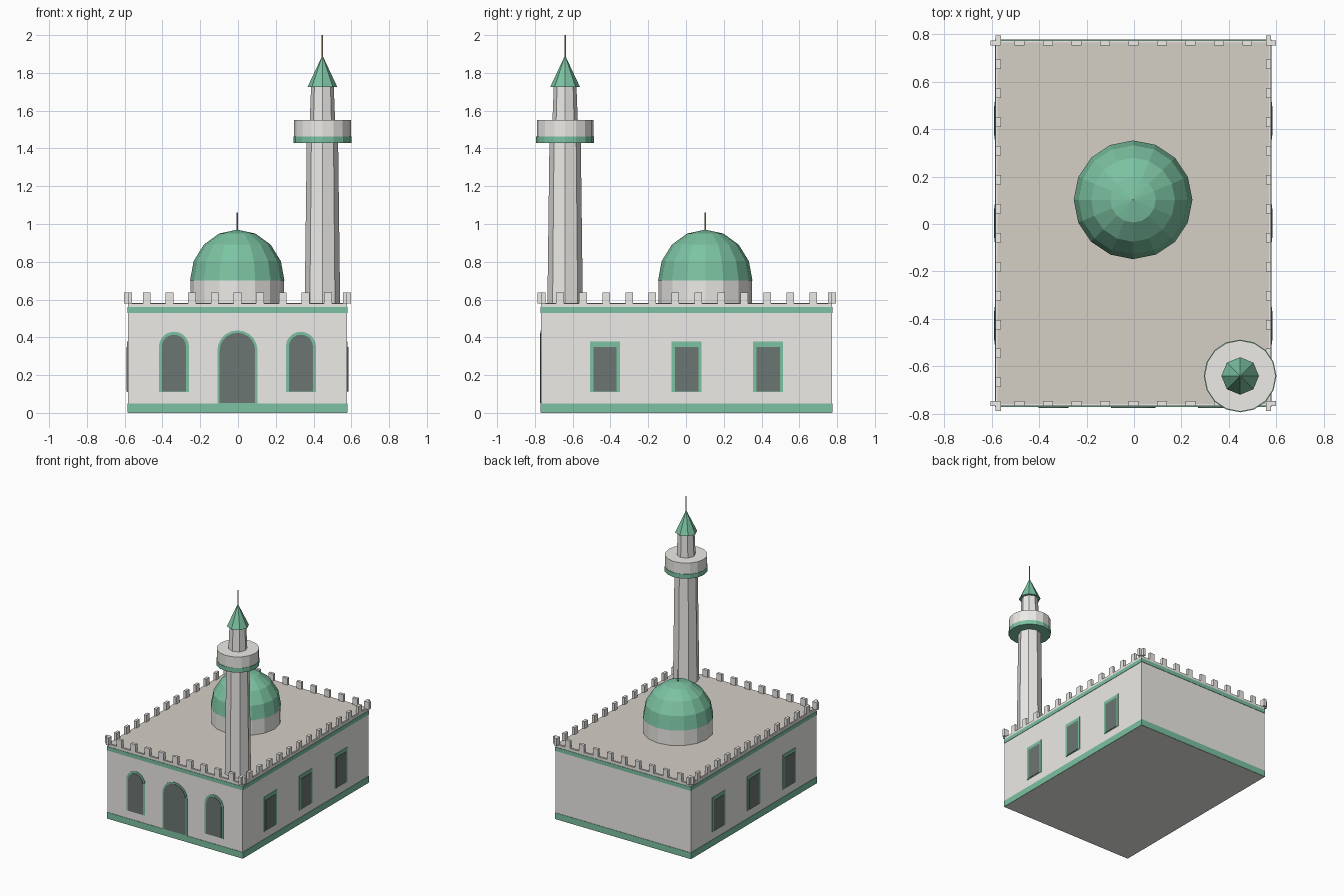
import bpy, bmesh
from math import sin, cos, pi
from mathutils import Matrix, Vector

if "Cube" in bpy.data.objects:
    bpy.data.objects.remove(bpy.data.objects["Cube"])

CX, CY = -0.003, 0.003        # centre of the hall
HX, HY, H = 0.58, 0.77, 0.58  # half width, half depth, height


def material(name, rgb):
    m = bpy.data.materials.new(name)
    m.diffuse_color = (*rgb, 1)
    m.use_nodes = True
    m.node_tree.nodes["Principled BSDF"].inputs["Base Color"].default_value = m.diffuse_color
    return m


WALL = material("plaster", (0.84, 0.83, 0.80))
GREEN = material("green", (0.20, 0.54, 0.36))
DARK = material("dark_opening", (0.15, 0.18, 0.17))
TAN = material("roof_tan", (0.66, 0.62, 0.56))
GOLD = material("gold", (0.48, 0.38, 0.14))


def finish(name, bm, mat):
    bmesh.ops.recalc_face_normals(bm, faces=bm.faces)
    me = bpy.data.meshes.new(name)
    bm.to_mesh(me)
    bm.free()
    me.materials.append(mat)
    ob = bpy.data.objects.new(name, me)
    bpy.context.collection.objects.link(ob)
    return ob


def boxes(name, items, mat):
    """items: list of (centre x, centre y, z0, z1, half x, half y)"""
    bm = bmesh.new()
    for x, y, z0, z1, hx, hy in items:
        m = Matrix.Translation((x, y, (z0 + z1) / 2)) @ Matrix.Diagonal((2 * hx, 2 * hy, z1 - z0, 1))
        bmesh.ops.create_cube(bm, size=1, matrix=m)
    return finish(name, bm, mat)


def lathe(name, x, y, profile, sides, mat):
    """Faceted turned solid from (radius, z) points, bottom to top."""
    bm = bmesh.new()
    rings = []
    for r, z in profile:
        if r == 0:
            rings.append([bm.verts.new((x, y, z))])
        else:
            rings.append([bm.verts.new((x + r * cos(2 * pi * i / sides), y + r * sin(2 * pi * i / sides), z))
                          for i in range(sides)])
    bm.faces.new(rings[0])
    for a, b in zip(rings, rings[1:]):
        for i in range(sides):
            j = (i + 1) % sides
            bm.faces.new((a[i], a[j], b[0]) if len(b) == 1 else (a[i], a[j], b[j], b[i]))
    if len(rings[-1]) > 1:
        bm.faces.new(rings[-1])
    return finish(name, bm, mat)


def panel(name, pts, origin, along, out, depth, mat):
    """Flat (u, z) outline on a wall, raised by depth."""
    bm = bmesh.new()
    o, a, n = Vector(origin), Vector(along), Vector(out)
    f = bm.faces.new([bm.verts.new(o + a * u + Vector((0, 0, z)) - n * 0.01) for u, z in pts])
    top = bmesh.ops.extrude_face_region(bm, geom=[f])["geom"]
    bmesh.ops.translate(bm, vec=n * (depth + 0.01), verts=[v for v in top if isinstance(v, bmesh.types.BMVert)])
    return finish(name, bm, mat)


def arch(w, z0, top, n=10):
    r = w / 2
    return [(-r, z0), (r, z0)] + [(r * cos(pi * i / n), top - r + r * sin(pi * i / n)) for i in range(n + 1)]


def rect(w, z0, z1):
    return [(-w / 2, z0), (w / 2, z0), (w / 2, z1), (-w / 2, z1)]


# Hall, green bands and roof
boxes("hall_walls", [(CX, CY, 0, H, HX, HY)], WALL)
boxes("base_band", [(CX, CY, 0.001, 0.05, HX + 0.003, HY + 0.003)], GREEN)
boxes("upper_band", [(CX, CY, 0.53, 0.56, HX + 0.003, HY + 0.003)], GREEN)
boxes("roof", [(CX, CY, 0.57, H + 0.003, HX - 0.008, HY - 0.008)], TAN)

# Battlements: evenly spaced on each edge, crossing pairs at the corners
merlons = []
xs = [-HX] + [-0.48 + 0.12 * i for i in range(9)] + [HX]
ys = [-HY] + [-0.67 + 1.34 / 11 * i for i in range(12)] + [HY]
for s in (-1, 1):
    merlons += [(CX + x, CY + s * (HY - 0.011), H, 0.637, 0.021, 0.011) for x in xs]
    merlons += [(CX + s * (HX - 0.011), CY + y, H, 0.637, 0.011, 0.02) for y in ys]
boxes("battlements", merlons, WALL)

# Front door and arched windows
front = CY - HY
for name, u, z0, w, top, wi, ti in (("door", 0, 0.05, 0.213, 0.437, 0.188, 0.424),
                                    ("left_arch", -0.336, 0.11, 0.16, 0.43, 0.128, 0.414),
                                    ("right_arch", 0.336, 0.11, 0.16, 0.43, 0.128, 0.414)):
    at = (CX + u, front, 0)
    panel(name + "_frame", arch(w, z0, top), at, (1, 0, 0), (0, -1, 0), 0.004, GREEN)
    panel(name + "_opening", arch(wi, z0 + 0.003, ti), at, (1, 0, 0), (0, -1, 0), 0.007, DARK)

# Side windows, three on each long wall
for s, side in ((-1, "left"), (1, "right")):
    for i, y in enumerate((-0.432, 0, 0.432)):
        at = (CX + s * HX, CY + y, 0)
        panel(f"{side}_window_frame_{i}", rect(0.158, 0.11, 0.377), at, (0, 1, 0), (s, 0, 0), 0.004, GREEN)
        panel(f"{side}_window_opening_{i}", rect(0.124, 0.114, 0.35), at, (0, 1, 0), (s, 0, 0), 0.007, DARK)

# Dome on its drum
dx, dy = CX - 0.001, 0.102
lathe("dome_drum", dx, dy, [(0.247, 0.56), (0.247, 0.7)], 16, WALL)
dome = [(0.25 * cos(pi / 8 * i), 0.7 + 0.27 * sin(pi / 8 * i)) for i in range(4)] + [(0, 0.97)]
lathe("dome", dx, dy, dome, 16, GREEN)
lathe("dome_finial", dx, dy, [(0.004, 0.96), (0.004, 1.062)], 6, GOLD)

# Minaret: tapered shaft, balcony, turret, cone and finial
mx, my = 0.447, -0.64
lathe("minaret_shaft", mx, my, [(0.094, 0.56), (0.083, 1.44)], 8, WALL)
lathe("balcony_ring", mx, my, [(0.153, 1.43), (0.153, 1.464)], 16, GREEN)
lathe("balcony", mx, my, [(0.15, 1.464), (0.15, 1.55)], 16, WALL)
lathe("minaret_turret", mx, my, [(0.067, 1.55), (0.06, 1.73)], 8, WALL)
lathe("minaret_cone", mx, my, [(0.079, 1.725), (0, 1.893)], 8, GREEN)
lathe("minaret_finial", mx, my, [(0.004, 1.87), (0.004, 2.0)], 6, GOLD)
